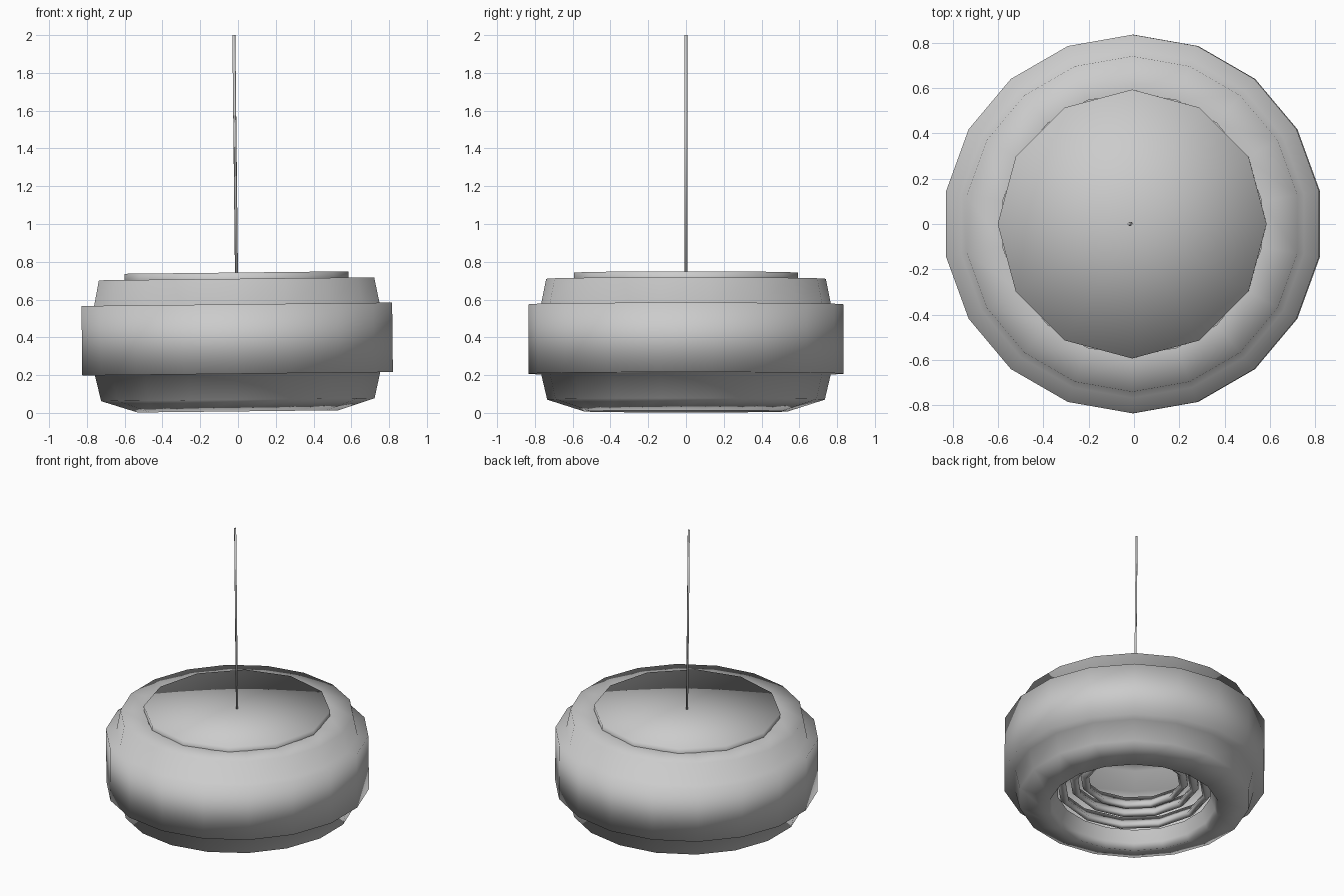
import bpy, bmesh, math

if "Cube" in bpy.data.objects:
    bpy.data.objects.remove(bpy.data.objects["Cube"])

TILT = -0.011  # the whole lamp hangs very slightly off level


def lathe(name, profile, sides, closed=False):
    """Revolve (radius, z) points about z, with one vertex row on +y.
    A radius of 0 becomes a pole."""
    bm = bmesh.new()
    rings = []
    for r, z in profile:
        if r == 0:
            rings.append([bm.verts.new((0, 0, z))] * sides)
        else:
            rings.append([bm.verts.new((r * math.cos(a), r * math.sin(a), z))
                          for a in (math.pi / 2 + math.tau * i / sides
                                    for i in range(sides))])
    pairs = list(zip(rings, rings[1:]))
    if closed:
        pairs.append((rings[-1], rings[0]))
    for lo, hi in pairs:
        for i in range(sides):
            j = (i + 1) % sides
            quad = []
            for v in (lo[i], lo[j], hi[j], hi[i]):
                if v not in quad:
                    quad.append(v)
            bm.faces.new(quad)
    bmesh.ops.recalc_face_normals(bm, faces=bm.faces)
    for f in bm.faces:
        f.smooth = True
    me = bpy.data.meshes.new(name)
    bm.to_mesh(me)
    bm.free()
    ob = bpy.data.objects.new(name, me)
    ob.rotation_euler = (0, TILT, 0)
    bpy.context.collection.objects.link(ob)
    return ob


# Stepped drum shade: inner lip, sloping underside, wide band, top shoulder
lathe("shade", [(0.49, 0.13), (0.52, 0.05), (0.54, 0.008), (0.735, 0.07),
                (0.767, 0.207), (0.835, 0.207), (0.835, 0.575),
                (0.767, 0.575), (0.74, 0.71), (0.58, 0.71)], 18)

# Flat top cap
lathe("top_cap", [(0.593, 0.705), (0.593, 0.743), (0, 0.743)], 12)

# Concentric louvre rings seen through the lower opening
for k, (r, z) in enumerate([(0.44, 0.12), (0.36, 0.16), (0.29, 0.18)]):
    lathe(f"louvre_ring_{k + 1}",
          [(r, z + 0.02), (r + 0.025, z), (r + 0.055, z + 0.03),
           (r + 0.05, z + 0.1)], 12, closed=True)

# Hanging cord
lathe("cord", [(0, 0.74), (0.008, 0.74), (0.008, 2.0), (0, 2.0)], 4)
